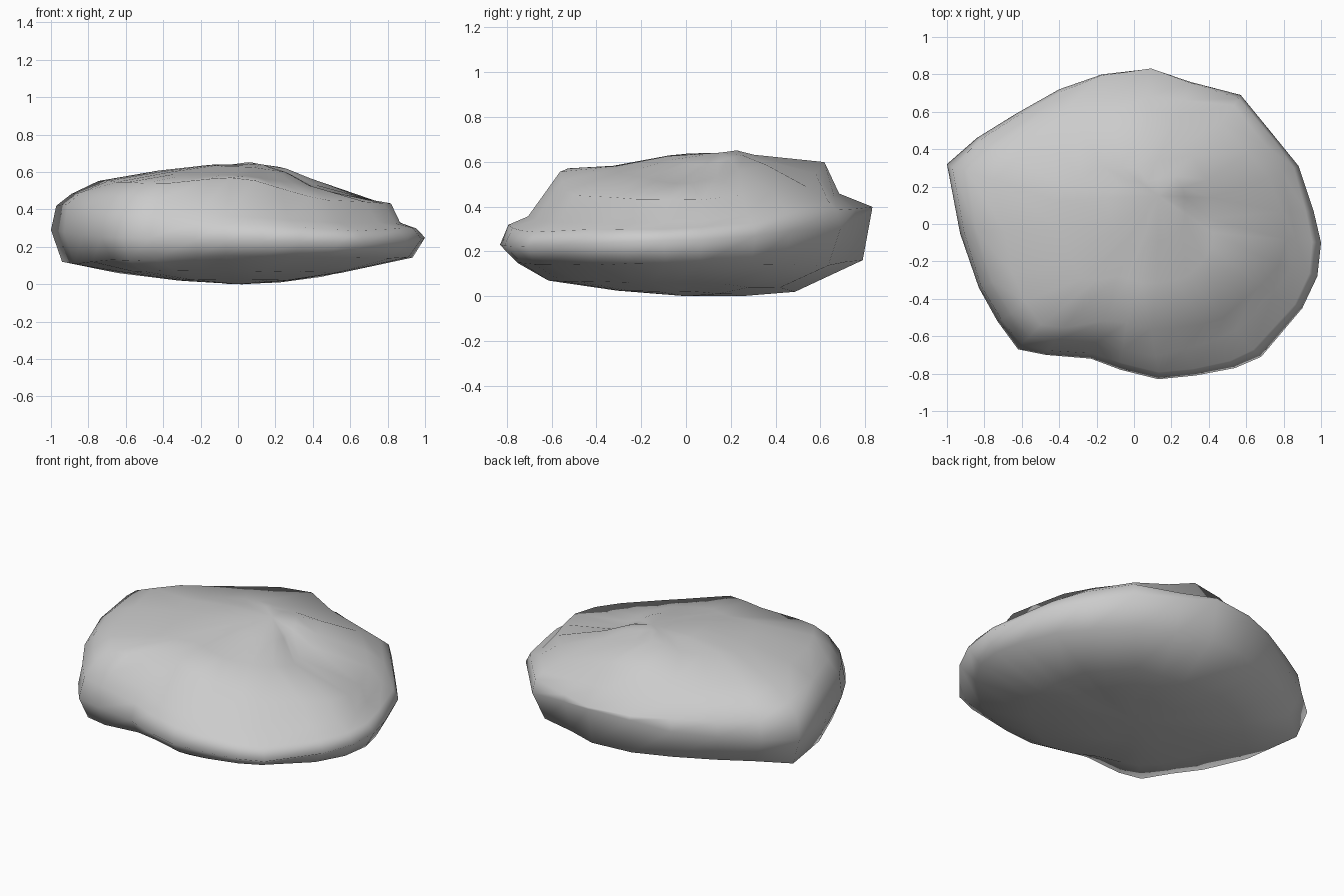
import bpy
import math
from mathutils import Vector, noise

cube = bpy.data.objects.get("Cube")
if cube:
    bpy.data.objects.remove(cube, do_unlink=True)

# Rock outline seen from above, counter-clockwise, in hundredths
OUTLINE = [
    (100, -10), (96, 7), (88, 31), (75, 47), (57, 69), (30, 76), (9, 83),
    (-17, 80), (-40, 72), (-63, 59), (-84, 46), (-100, 32), (-93, -5),
    (-83, -34), (-73, -52), (-62, -67), (-47, -70), (-23, -72), (-7, -78),
    (13, -83), (33, -81), (54, -77), (68, -71), (90, -45), (98, -28)]

# Side profiles every eighth of a turn from +x, bottom to top:
# (percent of outline radius, height in hundredths)
PROFILES = [
    [(55, 6), (94, 14), (100, 25), (96, 30), (87, 33), (82, 43), (43, 50)],
    [(60, 4), (92, 14), (100, 30), (98, 38), (93, 42), (80, 48), (54, 58)],
    [(58, 2), (95, 16), (100, 39), (99, 40), (82, 46), (74, 60), (35, 63)],
    [(65, 5), (93, 15), (100, 31), (98, 40), (89, 47), (77, 55), (45, 61)],
    [(64, 6), (93, 11), (100, 28), (98, 43), (90, 49), (74, 55), (42, 61)],
    [(68, 7), (94, 13), (100, 25), (97, 37), (90, 47), (80, 54), (43, 59)],
    [(76, 7), (92, 15), (100, 23), (96, 32), (86, 36), (68, 57), (37, 58)],
    [(60, 6), (88, 14), (100, 22), (95, 29), (80, 33), (70, 45), (40, 54)]]
BOTTOM = Vector((0, 0, 0))
TOP = Vector((0.13, 0.15, 0.64))


def make_material(name, colour):
    mat = bpy.data.materials.new(name)
    mat.use_nodes = True
    mat.diffuse_color = colour
    shader = next(n for n in mat.node_tree.nodes if n.type == "BSDF_PRINCIPLED")
    shader.inputs["Base Color"].default_value = colour
    shader.inputs["Roughness"].default_value = 0.9
    return mat


def roughen(point, amount):
    """Small weathered bumps that leave the overall size alone."""
    bump = noise.noise_vector(point * 4) * amount
    return point + Vector((bump.x, bump.y, bump.z * 0.6))


def column(x, y):
    """Blend the two nearest profiles into one strip of points."""
    turn = (math.atan2(y, x) / math.tau % 1) * len(PROFILES)
    low = int(turn) % len(PROFILES)
    blend = turn - int(turn)
    blend = blend * blend * (3 - 2 * blend)
    points = []
    pairs = zip(PROFILES[low], PROFILES[(low + 1) % len(PROFILES)])
    for level, (a, b) in enumerate(pairs):
        radius, height = Vector(a).lerp(Vector(b), blend) / 100
        point = Vector((x * radius, y * radius, height))
        points.append(point if level == 2 else roughen(point, 0.018))
    # Inner rings soften the caps towards their centres
    points.insert(0, points[0].lerp(BOTTOM, 0.5) - Vector((0, 0, 0.01)))
    points.append(points[-1].lerp(TOP, 0.5) + Vector((0, 0, 0.015)))
    return points


# Rock body: loft the columns around and close both caps
columns = [column(x / 100, y / 100) for x, y in OUTLINE]
count, levels = len(columns), len(columns[0])
verts = [p for strip in columns for p in strip] + [BOTTOM, TOP]
bottom_index, top_index = count * levels, count * levels + 1
faces = []
for i in range(count):
    here, after = i * levels, (i + 1) % count * levels
    for k in range(levels - 1):
        faces.append((here + k, after + k, after + k + 1, here + k + 1))
    faces.append((bottom_index, after, here))
    faces.append((here + levels - 1, after + levels - 1, top_index))

mesh = bpy.data.meshes.new("rock")
mesh.from_pydata(verts, [], faces)
mesh.materials.append(make_material("stone grey", (0.6, 0.6, 0.6, 1)))
rock = bpy.data.objects.new("rock", mesh)
bpy.context.collection.objects.link(rock)

# Smooth weathered shading
mesh.polygons.foreach_set("use_smooth", [True] * len(mesh.polygons))
mesh.update()
